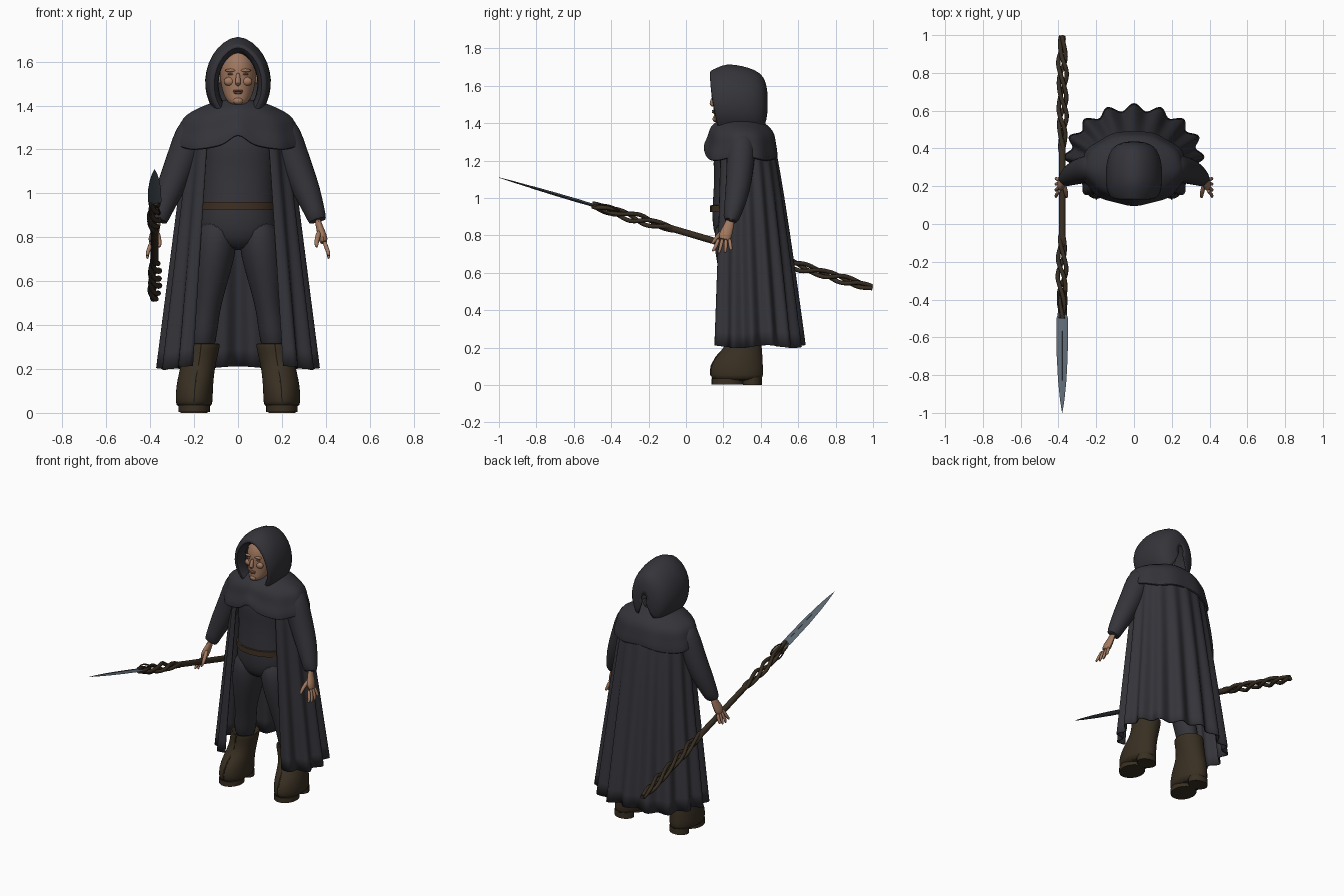
import bpy, bmesh, math
from mathutils import Vector, Matrix

if "Cube" in bpy.data.objects:
    bpy.data.objects.remove(bpy.data.objects["Cube"])


def material(name, r, g, b):
    m = bpy.data.materials.new(name)
    m.use_nodes = True
    m.diffuse_color = (r, g, b, 1)
    node = next(n for n in m.node_tree.nodes if n.type == 'BSDF_PRINCIPLED')
    node.inputs["Base Color"].default_value = (r, g, b, 1)
    return m


CLOTH = material("charcoal cloth", .034, .034, .042)
BOOT = material("boot leather", .041, .029, .016)
BELT = material("belt leather", .05, .03, .017)
SKIN = material("skin", .36, .19, .115)
LIPS = material("darker skin", .22, .105, .065)
WOOD = material("dark wood", .038, .026, .015)
STEEL = material("blue steel", .11, .14, .17)
GROOVE = material("dark steel", .04, .05, .06)
parts = []


def finish(name, bm, mat, sub=0):
    bmesh.ops.recalc_face_normals(bm, faces=bm.faces)
    me = bpy.data.meshes.new(name)
    bm.to_mesh(me)
    bm.free()
    me.materials.append(mat)
    ob = bpy.data.objects.new(name, me)
    bpy.context.scene.collection.objects.link(ob)
    if sub:
        mod = ob.modifiers.new("smooth", 'SUBSURF')
        mod.levels = mod.render_levels = sub
    parts.append(ob)
    return ob


def loft(name, rings, mat, closed=True, caps=True, sub=1):
    bm = bmesh.new()
    rows = [[bm.verts.new(p) for p in ring] for ring in rings]
    n = len(rows[0])
    for a, b in zip(rows, rows[1:]):
        for i in range(n if closed else n - 1):
            j = (i + 1) % n
            bm.faces.new((a[i], a[j], b[j], b[i]))
    if caps:
        bm.faces.new(rows[0])
        bm.faces.new(rows[-1])
    return finish(name, bm, mat, sub)


def ellipse(cx, cy, z, rx, ry, n=24):
    angles = [math.tau * i / n for i in range(n)]
    return [(cx + rx * math.sin(a), cy - ry * math.cos(a), z) for a in angles]


def stack(name, sections, mat, side=1, **kw):
    # sections: centre x, centre y, height, radius x, radius y
    return loft(name, [ellipse(side * s[0], *s[1:]) for s in sections], mat, **kw)


def tube(name, path, radii, mat, n=10, sub=1, flat=1.0):
    pts = [Vector(p) for p in path]
    rings = []
    for i, p in enumerate(pts):
        t = (pts[min(i + 1, len(pts) - 1)] - pts[max(i - 1, 0)]).normalized()
        u = t.cross(Vector((1, 0, 0))).normalized()
        v = t.cross(u)
        r = radii[i] if isinstance(radii, (list, tuple)) else radii
        rings.append([p + u * r * math.cos(a) + v * r * flat * math.sin(a)
                      for a in (math.tau * k / n for k in range(n))])
    return loft(name, rings, mat, sub=sub)


def ball(name, centre, size, mat):
    bm = bmesh.new()
    m = Matrix.Translation(centre) @ Matrix.Diagonal((*size, 1))
    bmesh.ops.create_uvsphere(bm, u_segments=16, v_segments=10, radius=1, matrix=m)
    return finish(name, bm, mat)


# Torso and belt
stack("torso", [(0, .29, 1.39, .1, .08), (0, .29, 1.32, .2, .12), (0, .28, 1.21, .18, .138),
                (0, .275, 1.15, .17, .125), (0, .27, 1.05, .163, .122), (0, .265, .95, .165, .125),
                (0, .27, .87, .18, .13), (0, .27, .8, .17, .12), (0, .27, .74, .08, .08)], CLOTH)
stack("belt", [(0, .265, z, rx, rx - .037) for z, rx in
               ((.924, .166), (.925, .173), (.96, .173), (.961, .164))], BELT, caps=False, sub=0)

# Head, neck and face
stack("neck", [(0, .265, z, .06, .06) for z in (1.33, 1.4, 1.46)], SKIN)
stack("head", [(0, .19, 1.4, .025, .03), (0, .2, 1.415, .047, .055), (0, .235, 1.45, .068, .086),
               (0, .25, 1.5, .08, .102), (0, .255, 1.55, .084, .107), (0, .255, 1.6, .08, .102),
               (0, .255, 1.645, .056, .075), (0, .255, 1.668, .02, .03)], SKIN)
tube("nose", [(0, .152, 1.55), (0, .143, 1.525), (0, .135, 1.502), (0, .148, 1.49)],
     [.008, .011, .015, .008], SKIN)
ball("upper_lip", (0, .148, 1.467), (.024, .01, .005), LIPS)
ball("lower_lip", (0, .148, 1.458), (.02, .01, .006), LIPS)
ball("chin", (0, .156, 1.422), (.022, .014, .016), SKIN)
for side, tag in ((1, "left"), (-1, "right")):
    ball(tag + "_brow", (side * .032, .162, 1.56), (.027, .013, .008), SKIN)
    ball(tag + "_eye", (side * .032, .161, 1.543), (.016, .008, .005), LIPS)
    ball(tag + "_cheek", (side * .04, .168, 1.51), (.025, .017, .02), SKIN)
    ball(tag + "_ear", (side * .084, .25, 1.53), (.01, .018, .03), SKIN)

# Hood: pointed arches from the turned-in rim to the back of the head
ARCH = [(.62, 0), (.88, .14), (1, .34), (.97, .54), (.79, .75), (.44, .91), (0, 1)]
arch = ARCH + [(-x, f) for x, f in reversed(ARCH[:-1])]
rings = []
for y, w, top, low in ((.19, .09, 1.645, 1.4), (.15, .098, 1.655, 1.39), (.125, .108, 1.672, 1.375),
                       (.128, .132, 1.69, 1.365), (.165, .148, 1.705, 1.36), (.215, .153, 1.73, 1.36),
                       (.3, .153, 1.717, 1.36), (.37, .138, 1.695, 1.36), (.415, .108, 1.66, 1.37),
                       (.433, .06, 1.6, 1.42), (.437, .02, 1.54, 1.49)):
    rings.append([(x * w, y + (.045 * (1 - f) ** 2 if y < .3 else 0), low + f * (top - low))
                  for x, f in arch])
hood = loft("hood", rings, CLOTH, closed=False, caps=False)

# Shoulder cape with a notched, rippled rim
rings = []
profile = ((1.425, .085, .09, .29), (1.405, .14, .125, .29), (1.37, .215, .16, .295),
           (1.335, .257, .176, .3), (1.29, .262, .182, .3), (1.25, .279, .195, .295),
           (1.205, .287, .2, .295), (1.212, .272, .186, .295))
for z, rx, ry, cy in profile:
    k = min(1, (1.425 - z) / .2)
    ring = []
    for i in range(64):
        a = math.tau * i / 64
        r = 1 + .02 * k * math.cos(9 * a)
        x, y = rx * r * math.sin(a), cy - ry * r * math.cos(a)
        notch = .045 * math.exp(-(x / .045) ** 2) if y < cy else 0
        ring.append((x, y, z + k * (notch + .012 * math.cos(4 * a))))
    rings.append(ring)
loft("shoulder_cape", rings, CLOTH, caps=False)

# Long pleated cloak, open at the front
rings = []
ROWS, COLS, SPREAD = 14, 140, math.radians(143)
for j in range(ROWS + 1):
    t = j / ROWS
    cy = .32 + .035 * t
    ring = []
    for i in range(COLS + 1):
        a = SPREAD * (2 * i / COLS - 1)
        fold = (.003 + .017 * t) * math.cos(16 * a)
        depth = .145 + .12 * t ** .8 if abs(a) < math.pi / 2 else .17 + .09 * t
        ring.append(((.228 + .125 * t + fold) * math.sin(a),
                     cy + (depth + fold) * math.cos(a),
                     1.31 - 1.105 * t + .008 * t * math.cos(5 * a)))
    rings.append(ring)
cloak = loft("cloak", rings, CLOTH, closed=False, caps=False, sub=0)
for ob, thick in ((cloak, .007), (hood, .006)):
    mod = ob.modifiers.new("thickness", 'SOLIDIFY')
    mod.thickness = thick

# Limbs, boots and hands
for side, tag in ((1, "left"), (-1, "right")):
    def mir(points):
        return [(side * x, y, z) for x, y, z in points]

    stack(tag + "_leg", [(.09, .27, .9, .08, .11), (.1, .27, .77, .1, .125), (.117, .27, .65, .087, .105),
                         (.132, .275, .53, .066, .082), (.142, .285, .46, .06, .075),
                         (.155, .3, .38, .062, .077), (.165, .31, .27, .058, .07)], CLOTH, side)
    stack(tag + "_boot", [(.2, .272, .02, .08, .135), (.2, .272, .05, .085, .142), (.199, .272, .1, .085, .14),
                          (.194, .285, .15, .083, .126), (.185, .305, .2, .08, .1), (.175, .312, .25, .081, .093),
                          (.167, .312, .3, .084, .094), (.166, .312, .315, .084, .094),
                          (.166, .312, .318, .072, .082), (.166, .312, .29, .066, .075)], BOOT, side)
    stack(tag + "_sole", [(.2, .222, z, .072, .085) for z in (.003, .035)], BOOT, side, sub=0)
    stack(tag + "_heel", [(.2, .355, z, .062, .05) for z in (.0, .04)], BOOT, side, sub=0)
    tube(tag + "_boot_seam", mir([(.168, .217, .312), (.175, .219, .25), (.184, .207, .2), (.193, .162, .15),
                                  (.198, .134, .1), (.2, .132, .05)]), .004, BOOT, n=6, sub=0)
    tube(tag + "_sleeve", mir([(.17, .3, 1.34), (.215, .295, 1.26), (.245, .29, 1.18), (.28, .283, 1.09),
                               (.318, .268, 1.0), (.348, .25, .92), (.365, .235, .868), (.364, .236, .872)]),
         [.07, .08, .075, .071, .063, .049, .042, .03], CLOTH, n=14)
    tube(tag + "_palm", mir([(.36, .238, .89), (.37, .23, .85), (.383, .213, .81), (.394, .203, .768)]),
         [.024, .027, .038, .034], SKIN, flat=.6)
    for name, d, tip in (("index", -.028, .715), ("middle", -.009, .7),
                         ("ring", .01, .703), ("little", .028, .722)):
        tube(f"{tag}_{name}_finger", mir([(.391, .204 + d, .785), (.404, .2 + d * 1.3, .75),
                                          (.414, .196 + d * 1.6, .725), (.412, .19 + d * 1.8, tip)]),
             [.011, .0105, .0095, .006], SKIN, n=8)
    tube(tag + "_thumb", mir([(.372, .21, .83), (.362, .175, .8), (.357, .15, .772), (.358, .138, .752)]),
         [.014, .013, .011, .006], SKIN, n=8)


# Spear held level, dropping towards the rear
def on_spear(y, dx=0, dz=0):
    return (-.38 + dx, y, .755 + (.2 - y) * .295 + dz)


tube("spear_grip", [on_spear(y) for y in (-.14, -.1, 0, .1, .2, .3, .42, .46)],
     [.014, .019, .018, .019, .018, .019, .019, .014], WOOD, n=12)
for place, start, end in (("front", -.5, -.06), ("rear", .38, .995)):
    for s in range(3):
        path = []
        for i in range(41):
            f = i / 40
            y = start + (end - start) * f
            a = math.tau * (y / .34 + s / 3)
            amp = .021 * (.35 + .65 * math.sin(math.pi * f) ** .5) * (1 + .2 * math.sin(23 * y + s))
            path.append(on_spear(y, amp * math.cos(a), amp * math.sin(a)))
        tube(f"{place}_twisted_branch_{s + 1}", path, .0115, WOOD, n=8, sub=0)
for i in range(4):
    a = math.tau * (i + .5) / 4
    path = [on_spear(y, r * math.cos(a), r * math.sin(a))
            for y, r in ((-.35, .018), (-.39, .036), (-.44, .033), (-.485, .012))]
    tube(f"blade_prong_{i + 1}", path, [.007, .006, .005, .003], WOOD, n=6)


def blade(name, stations, mat):
    loft(name, [[on_spear(y, w), on_spear(y, 0, h), on_spear(y, -w), on_spear(y, 0, -h)]
                for y, w, h in stations], mat, sub=0)


blade("spear_blade", [(-.44, .01, .009), (-.48, .024, .009), (-.5, .031, .009), (-.7, .029, .008),
                      (-.83, .022, .006), (-.93, .012, .004), (-1, .001, .001)], STEEL)
blade("blade_groove", [(-.55, .001, .0095), (-.57, .004, .0098), (-.7, .004, .009),
                       (-.8, .003, .0075), (-.83, .001, .0065)], GROOVE)

# Smooth shading with sharp edges kept
bpy.ops.object.select_all(action='DESELECT')
for ob in parts:
    ob.select_set(True)
bpy.context.view_layer.objects.active = parts[0]
bpy.ops.object.shade_smooth_by_angle(angle=math.radians(55))
